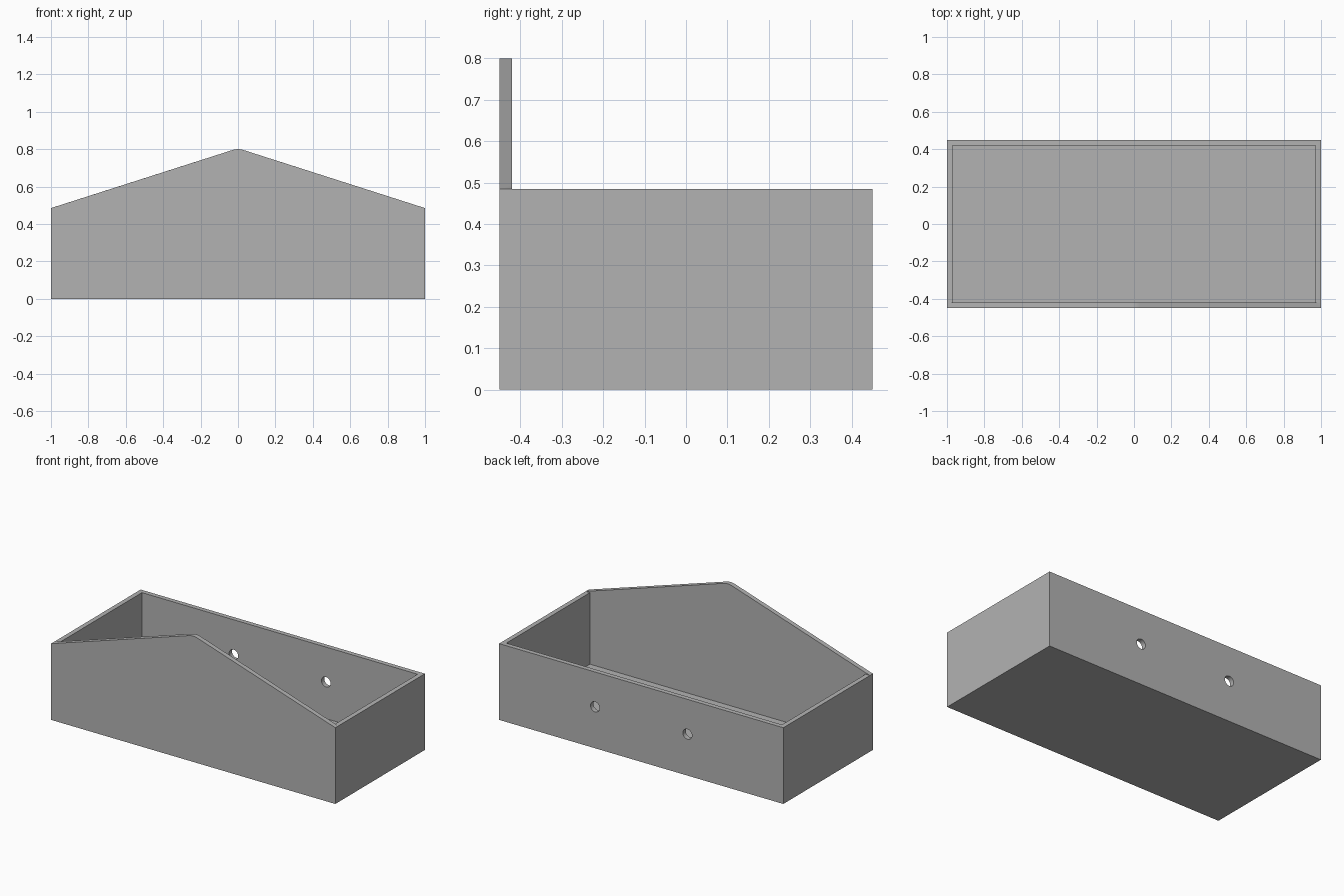
import bpy, bmesh, math
from mathutils import Matrix, Vector

if "Cube" in bpy.data.objects:
    bpy.data.objects.remove(bpy.data.objects["Cube"], do_unlink=True)

W, D, T = 1.0, 0.45, 0.03      # half width, half depth, wall thickness
RIM, TIP, FLOOR = 0.485, 0.805, 0.03

grey = bpy.data.materials.new("plain grey")
grey.use_nodes = True
colour = (0.45, 0.45, 0.45, 1)
grey.diffuse_color = colour
grey.node_tree.nodes["Principled BSDF"].inputs["Base Color"].default_value = colour


def make_object(name, bm):
    bmesh.ops.recalc_face_normals(bm, faces=bm.faces)
    mesh = bpy.data.meshes.new(name)
    bm.to_mesh(mesh)
    bm.free()
    mesh.materials.append(grey)
    obj = bpy.data.objects.new(name, mesh)
    bpy.context.collection.objects.link(obj)
    return obj


def box(name, low, high):
    low, high = Vector(low), Vector(high)
    bm = bmesh.new()
    bmesh.ops.create_cube(bm, size=1)
    bmesh.ops.scale(bm, vec=high - low, verts=bm.verts)
    bmesh.ops.translate(bm, vec=(low + high) / 2, verts=bm.verts)
    return make_object(name, bm)


def cylinder(name, x, y, z, radius, depth):
    bm = bmesh.new()
    turn = Matrix.Translation((x, y, z)) @ Matrix.Rotation(math.pi / 2, 4, "X")
    bmesh.ops.create_cone(bm, cap_ends=True, segments=32, radius1=radius,
                          radius2=radius, depth=depth, matrix=turn)
    return make_object(name, bm)


def cut(obj, cutter):
    mod = obj.modifiers.new("cut", "BOOLEAN")
    mod.operation, mod.solver, mod.object = "DIFFERENCE", "EXACT", cutter
    bpy.context.view_layer.objects.active = obj
    bpy.ops.object.modifier_apply(modifier=mod.name)
    bpy.data.objects.remove(cutter, do_unlink=True)


# Gabled block with a rounded peak, extruded from front to back
slope = math.atan((TIP - RIM) / W)
radius = 0.1
centre = TIP - radius / math.cos(slope)
profile = [(-W, 0), (W, 0), (W, RIM)]
for i in range(9):
    a = slope * (1 - i / 4)
    profile.append((radius * math.sin(a), centre + radius * math.cos(a)))
profile.append((-W, RIM))

bm = bmesh.new()
front = bm.faces.new([bm.verts.new((x, -D, z)) for x, z in profile])
new = bmesh.ops.extrude_face_region(bm, geom=[front])["geom"]
bmesh.ops.translate(bm, vec=(0, 2 * D, 0),
                    verts=[v for v in new if isinstance(v, bmesh.types.BMVert)])
tray = make_object("gabled_tray", bm)

# Trim the side and back walls to the rim, then hollow the inside
cut(tray, box("rim_cutter", (-2, T - D, RIM), (2, 1, 2)))
cut(tray, box("cavity_cutter", (T - W, T - D, FLOOR), (W - T, D - T, 2)))

# Two mounting holes through the back wall
for x in (-0.325, 0.325):
    cut(tray, cylinder("hole_cutter", x, D, 0.263, 0.032, 0.2))

# Smooth the peak and the hole walls, keep corners sharp
bpy.ops.object.select_all(action="DESELECT")
tray.select_set(True)
bpy.context.view_layer.objects.active = tray
bpy.ops.object.shade_smooth_by_angle(angle=math.radians(30))
